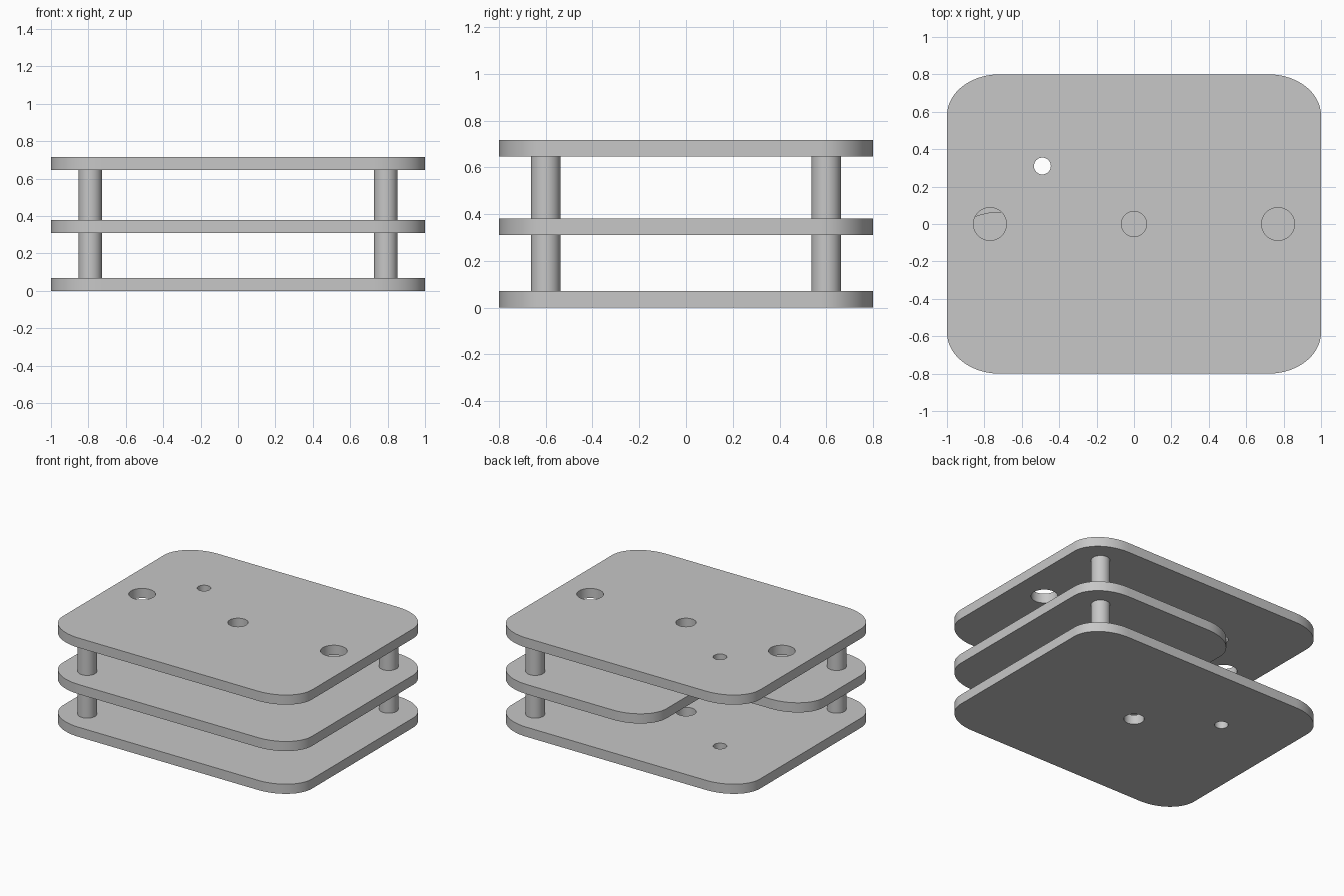
import bpy
import bmesh
from math import sin, cos, pi, radians

cube = bpy.data.objects.get("Cube")
if cube:
    bpy.data.objects.remove(cube, do_unlink=True)

# Plain grey used for every part
grey = bpy.data.materials.new("plain_grey")
grey.use_nodes = True
colour = (0.57, 0.57, 0.57, 1)
grey.diffuse_color = colour
grey.node_tree.nodes["Principled BSDF"].inputs["Base Color"].default_value = colour

THICK = 0.07
RX, RY = 0.28, 0.22        # elliptical corner radii
HALF_X, HALF_Y = 1.0, 0.8
NOTCH_X, NOTCH_Y = -0.25, 0.065


def corner(x, y, start, steps=14):
    """Quarter ellipse rounding the outer corner (x, y), counter-clockwise."""
    sx = 1 if cos(start + pi / 4) > 0 else -1
    sy = 1 if sin(start + pi / 4) > 0 else -1
    cx, cy = x - sx * RX, y - sy * RY
    angles = [start + pi / 2 * i / steps for i in range(steps + 1)]
    return [(cx + RX * cos(a), cy + RY * sin(a)) for a in angles]


def circle(x, y, r, steps=48):
    return [(x + r * cos(2 * pi * i / steps), y + r * sin(2 * pi * i / steps))
            for i in range(steps)]


def finish(bm, name):
    bmesh.ops.recalc_face_normals(bm, faces=bm.faces)
    mesh = bpy.data.meshes.new(name)
    bm.to_mesh(mesh)
    bm.free()
    mesh.materials.append(grey)
    obj = bpy.data.objects.new(name, mesh)
    bpy.context.collection.objects.link(obj)
    bpy.ops.object.select_all(action='DESELECT')
    obj.select_set(True)
    bpy.context.view_layer.objects.active = obj
    bpy.ops.object.shade_smooth_by_angle(angle=radians(30))
    return obj


def extrude_outline(name, loops, z, height):
    """Fill an outline with optional holes and raise it to a solid."""
    bm = bmesh.new()
    edges = []
    for loop in loops:
        verts = [bm.verts.new((x, y, z)) for x, y in loop]
        edges += [bm.edges.new((verts[i - 1], v)) for i, v in enumerate(verts)]
    bmesh.ops.triangle_fill(bm, edges=edges, use_beauty=True, normal=(0, 0, 1))
    result = bmesh.ops.extrude_face_region(bm, geom=bm.faces[:], use_keep_orig=True)
    raised = [g for g in result["geom"] if isinstance(g, bmesh.types.BMVert)]
    bmesh.ops.translate(bm, verts=raised, vec=(0, 0, height))
    return finish(bm, name)


# Outlines: full plate, and plate with its back right quarter missing
back_left = corner(HALF_X, HALF_Y, 0)
front = corner(-HALF_X, -HALF_Y, pi) + corner(HALF_X, -HALF_Y, 1.5 * pi)
full = back_left + corner(-HALF_X, HALF_Y, pi / 2) + front
notched = (back_left + corner(NOTCH_X, HALF_Y, pi / 2) + [(NOTCH_X, NOTCH_Y)]
           + corner(-HALF_X, NOTCH_Y, pi / 2) + front)

centre_hole = circle(0, 0, 0.067)
small_hole = circle(-0.49, 0.31, 0.045)
large_holes = [circle(s * 0.77, 0, 0.088) for s in (-1, 1)]

# Three stacked plates
BOTTOM_Z, MIDDLE_Z, TOP_Z = 0, 0.31, 0.647
extrude_outline("bottom_plate", [full, centre_hole, small_hole], BOTTOM_Z, THICK)
extrude_outline("middle_plate", [notched], MIDDLE_Z, THICK)
extrude_outline("top_plate", [full, centre_hole, small_hole] + large_holes, TOP_Z, THICK)

# Spacer posts on two opposite corners, one per gap
for side, s in (("back_left", 1), ("front_right", -1)):
    for level, low, high in (("lower", BOTTOM_Z, MIDDLE_Z), ("upper", MIDDLE_Z, TOP_Z)):
        extrude_outline(f"{level}_{side}_post", [circle(s * 0.79, s * 0.6, 0.063)],
                        low + THICK, high - low - THICK)
